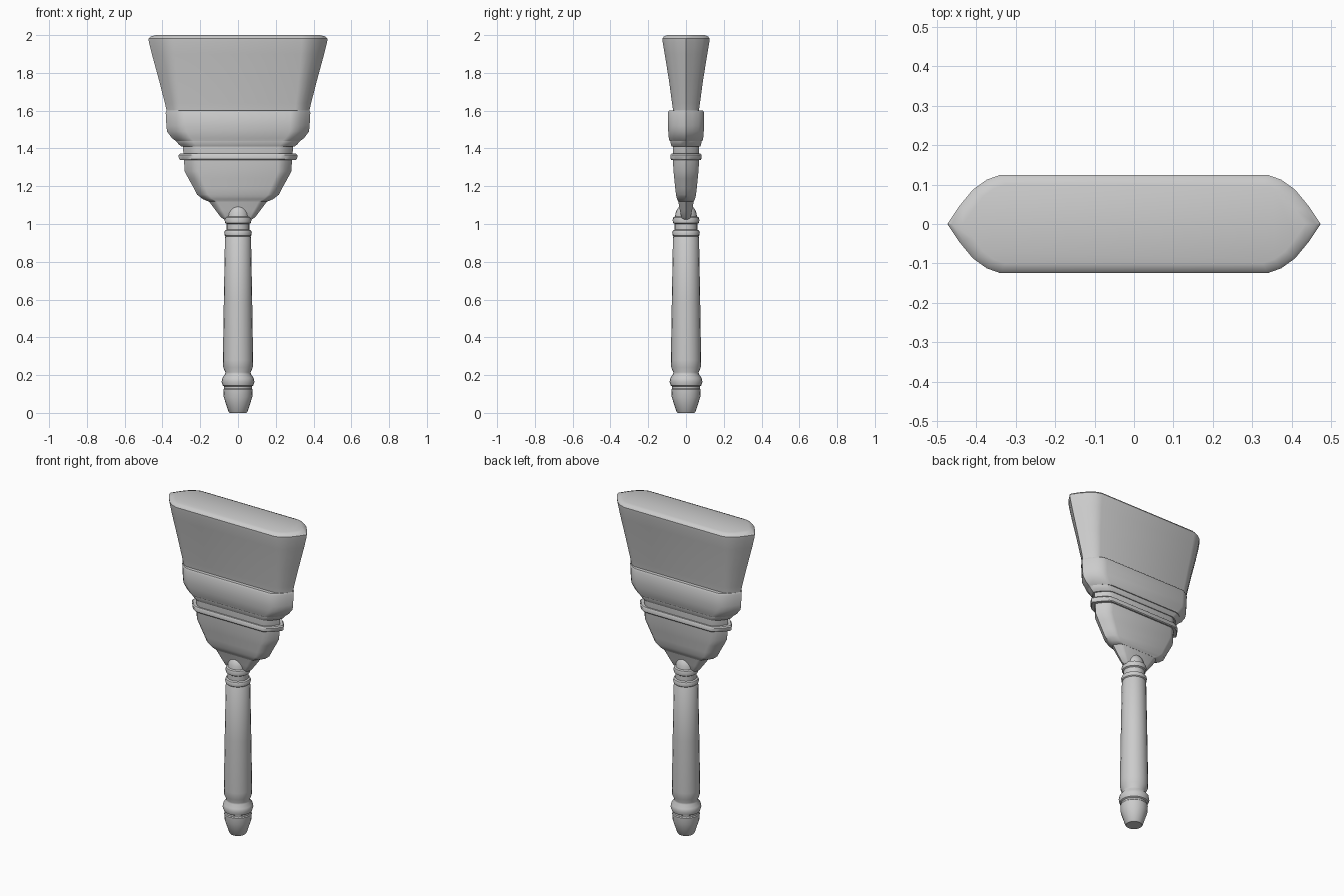
import bpy, math


def loft(name, rings, angle=35):
    """Skin a stack of equal-sized closed rings and cap both ends."""
    n = len(rings[0])
    verts = [p for ring in rings for p in ring]
    faces = [(k * n + i, k * n + (i + 1) % n, (k + 1) * n + (i + 1) % n, (k + 1) * n + i)
             for k in range(len(rings) - 1) for i in range(n)]
    faces.append(tuple(reversed(range(n))))
    faces.append(tuple(range(len(verts) - n, len(verts))))
    mesh = bpy.data.meshes.new(name)
    mesh.from_pydata(verts, [], faces)
    mesh.shade_smooth()
    mesh.set_sharp_from_angle(angle=math.radians(angle))
    obj = bpy.data.objects.new(name, mesh)
    bpy.context.collection.objects.link(obj)
    return obj


def flat_ring(z, w, d):
    """Long flat section with pointed ends: half width w, half depth d."""
    quarter = [(w, 0), (w - 0.24 * d, 0.36 * d), (w - 0.52 * d, 0.7 * d),
               (w - 0.8 * d, 0.9 * d), (w - 1.08 * d, d)]
    right_to_left = quarter + [(-x, y) for x, y in reversed(quarter)]
    outline = right_to_left + [(x, -y) for x, y in reversed(right_to_left[1:-1])]
    return [(x, y, z) for x, y in outline]


def round_ring(z, r, n=20):
    return [(r * math.cos(math.tau * i / n), r * math.sin(math.tau * i / n), z)
            for i in range(n)]


def flat_part(name, profile):
    return loft(name, [flat_ring(*p) for p in profile])


# Flared bristle block: z, half width, half depth
flat_part("bristles", [
    (1.56, .375, .065), (1.60, .378, .068), (1.64, .387, .074), (1.76, .418, .090),
    (1.90, .456, .113), (1.965, .472, .124), (1.982, .474, .125),
    (1.993, .462, .117), (2.0, .435, .100)])

# Broad band holding the bristles
flat_part("band", [
    (1.44, .330, .088), (1.455, .350, .091), (1.49, .376, .094),
    (1.52, .379, .095), (1.59, .383, .096), (1.60, .378, .090)])

# Stepped mouldings beneath the band
flat_part("upper_moulding", [
    (1.41, .300, .075), (1.42, .312, .080), (1.44, .330, .082), (1.45, .330, .082)])
flat_part("groove", [(1.36, .285, .068), (1.385, .290, .070), (1.42, .290, .070)])
flat_part("ridge", [
    (1.34, .308, .078), (1.345, .313, .082), (1.365, .315, .082), (1.372, .308, .078)])

# Tapered ferrule body with its lower lip
flat_part("ferrule", [
    (1.12, .158, .042), (1.132, .187, .047), (1.145, .203, .051), (1.155, .216, .053),
    (1.19, .234, .057), (1.24, .262, .062), (1.28, .283, .066), (1.345, .286, .070)])

# Neck wedge joining the head to the handle
flat_part("neck", [
    (1.025, .075, .020), (1.035, .090, .024), (1.07, .117, .032), (1.125, .158, .042)])

# Turned handle with foot, beads and domed tip
handle = [
    (0, .045), (.005, .050), (.085, .076), (.125, .078), (.13, .073), (.14, .073),
    (.145, .081), (.165, .087), (.185, .083), (.205, .068), (.215, .067), (.24, .078),
    (.28, .080), (.60, .075), (.93, .069), (.935, .066), (.94, .071), (.955, .073),
    (.965, .069), (.97, .060), (1.0, .060), (1.005, .068), (1.02, .071), (1.035, .067),
    (1.04, .058), (1.06, .055), (1.08, .046), (1.095, .033), (1.108, .012)]
loft("handle", [round_ring(z, r) for z, r in handle])
